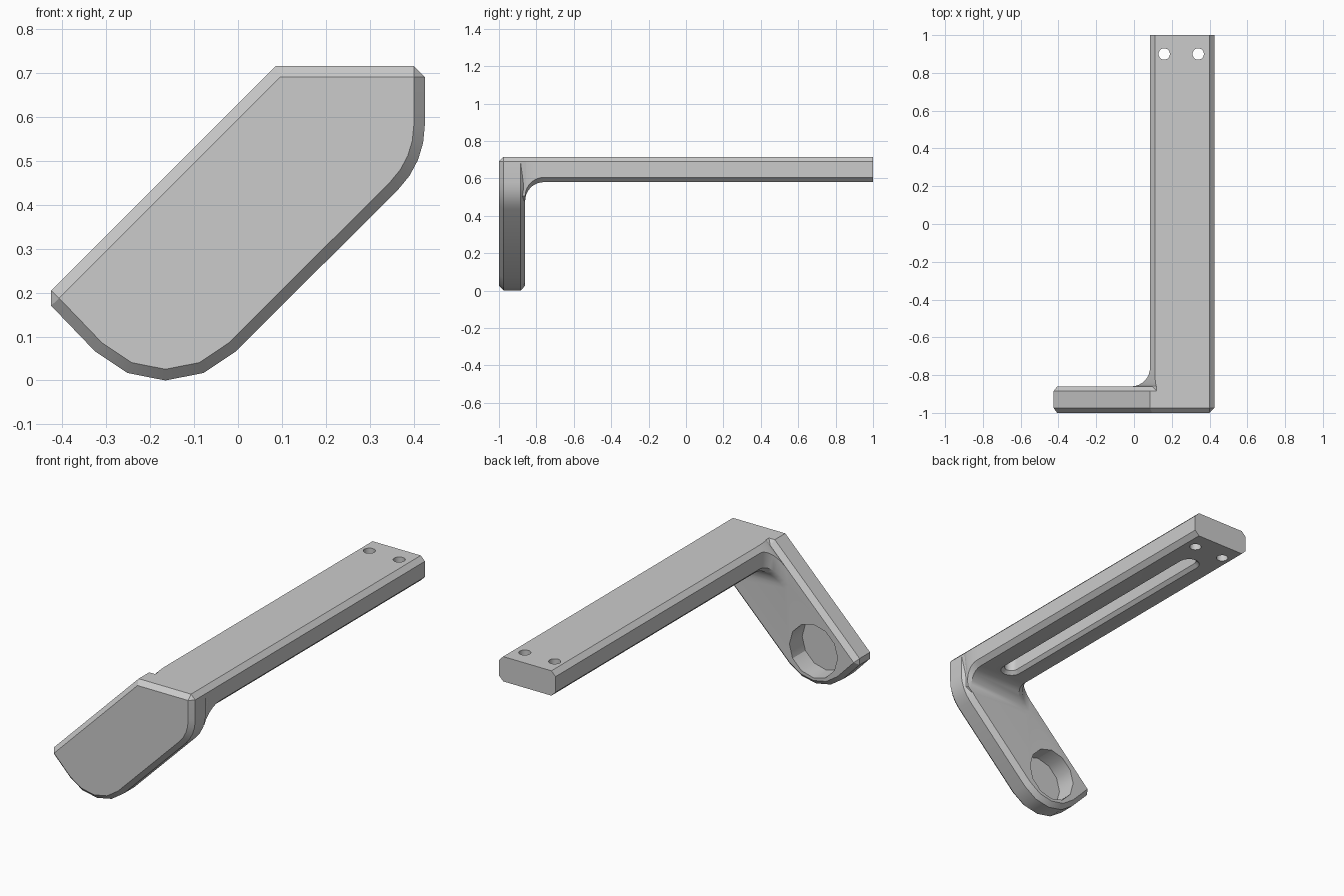
import bpy, bmesh, math
from mathutils import Vector
from mathutils.geometry import intersect_line_line

cube = bpy.data.objects.get("Cube")
if cube:
    bpy.data.objects.remove(cube, do_unlink=True)

grey = bpy.data.materials.new("plain_grey")
grey.use_nodes = True
grey.diffuse_color = (0.6, 0.6, 0.6, 1)
grey.node_tree.nodes["Principled BSDF"].inputs["Base Color"].default_value = (0.6, 0.6, 0.6, 1)

C = 0.025                                   # chamfer size
LEFT, RIGHT, BOTTOM, TOP = 0.085, 0.425, 0.58, 0.715
BACK = -0.86                                # rear face of the plate


def loft(name, rings):
    """Closed solid through rings of equal point count."""
    bm = bmesh.new()
    loops = [[bm.verts.new(p) for p in ring] for ring in rings]
    n = len(loops[0])
    for a, b in zip(loops, loops[1:]):
        for i in range(n):
            j = (i + 1) % n
            bm.faces.new((a[i], a[j], b[j], b[i]))
    bm.faces.new(loops[0])
    bm.faces.new(loops[-1])
    bmesh.ops.remove_doubles(bm, verts=bm.verts, dist=0.0001)
    bmesh.ops.recalc_face_normals(bm, faces=bm.faces)
    mesh = bpy.data.meshes.new(name)
    bm.to_mesh(mesh)
    bm.free()
    mesh.materials.append(grey)
    obj = bpy.data.objects.new(name, mesh)
    bpy.context.collection.objects.link(obj)
    return obj


def arc(cx, cy, r, start, end, steps):
    angles = [math.radians(start + (end - start) * i / steps) for i in range(steps + 1)]
    return [(cx + r * math.cos(a), cy + r * math.sin(a)) for a in angles]


def inset(points, dist, skip):
    """Offset a counter-clockwise outline inwards, ignoring the skipped edges."""
    n = len(points)
    lines = []
    for i in range(n):
        a, b = Vector((*points[i], 0)), Vector((*points[(i + 1) % n], 0))
        d = (b - a).normalized()
        shift = Vector((-d.y, d.x, 0)) * dist
        lines.append((a + shift, b + shift))
    result = []
    for i in range(n):
        before, after = (i - 1) % n, i
        if before in skip:
            before = (before - 1) % n
        if after in skip:
            after = (after + 1) % n
        p = intersect_line_line(*lines[before], *lines[after])[0]
        result.append((p.x, p.y))
    return result


def combine(target, other, operation):
    mod = target.modifiers.new("combine", "BOOLEAN")
    mod.operation, mod.solver, mod.object = operation, "EXACT", other
    bpy.context.view_layer.objects.active = target
    bpy.ops.object.modifier_apply(modifier=mod.name)
    bpy.data.objects.remove(other, do_unlink=True)


# Slanted plate with a rounded foot and chamfered rims
outline = [(RIGHT, TOP - C), (RIGHT - C, TOP), (LEFT, TOP), (-0.425, 0.205), (-0.425, 0.17)]
outline += arc(-0.165, 0.227, 0.227, 225, 315, 4)
outline += arc(0.22, BOTTOM, 0.205, -45, 0, 4)
rim = inset(outline, C, skip={0, 3})
plate = loft("bracket", [[(x, y, z) for x, z in ring] for ring, y in
                         ((rim, -1), (outline, -1 + C), (outline, BACK - C), (rim, BACK))])


# Long arm whose section flares into the plate with a fillet
def arm_section(y, d):
    left, low = LEFT - d, BOTTOM - d
    k = C + 0.1 * d
    s = 0.25 * d
    pts = [(left, low + C), (left + C, low), (RIGHT - C - s, low), (RIGHT - s, low + C),
           (RIGHT, TOP - C), (RIGHT - C, TOP), (LEFT + k, TOP), (left, left + TOP - LEFT - k)]
    return [(x, y, z) for x, z in pts]


R = 0.1
sections = [arm_section(-0.95, R)]
for i in range(9):
    t = math.pi / 2 * i / 8
    sections.append(arm_section(BACK + R * (1 - math.cos(t)), R * (1 - math.sin(t))))
sections.append(arm_section(1, 0))
combine(plate, loft("arm", sections), "UNION")


# Round pocket in the rear of the plate
pocket = arc(-0.165, 0.185, 0.145, 0, 330, 11)
combine(plate, loft("pocket_cutter", [[(x, y, z) for x, z in pocket]
                                      for y in (BACK - 0.11, BACK + 0.05)]), "DIFFERENCE")


# Chamfered slot under the arm
def slot_ring(r, z):
    pts = arc(0.25, 0.74, r, 0, 180, 8) + arc(0.25, -0.69, r, 180, 360, 8)
    return [(x, y, z) for x, y in pts]


slot = [slot_ring(0.055, BOTTOM - 0.02), slot_ring(0.055, BOTTOM),
        slot_ring(0.037, BOTTOM + 0.018), slot_ring(0.037, BOTTOM + 0.1)]
combine(plate, loft("slot_cutter", slot), "DIFFERENCE")

# Two screw holes at the far end
for x in (0.16, 0.34):
    hole = arc(x, 0.9, 0.03, 0, 345, 23)
    combine(plate, loft("hole_cutter", [[(px, py, z) for px, py in hole]
                                        for z in (0.5, 0.8)]), "DIFFERENCE")

bpy.ops.object.select_all(action="DESELECT")
plate.select_set(True)
bpy.context.view_layer.objects.active = plate
bpy.ops.object.shade_smooth_by_angle(angle=math.radians(30))
